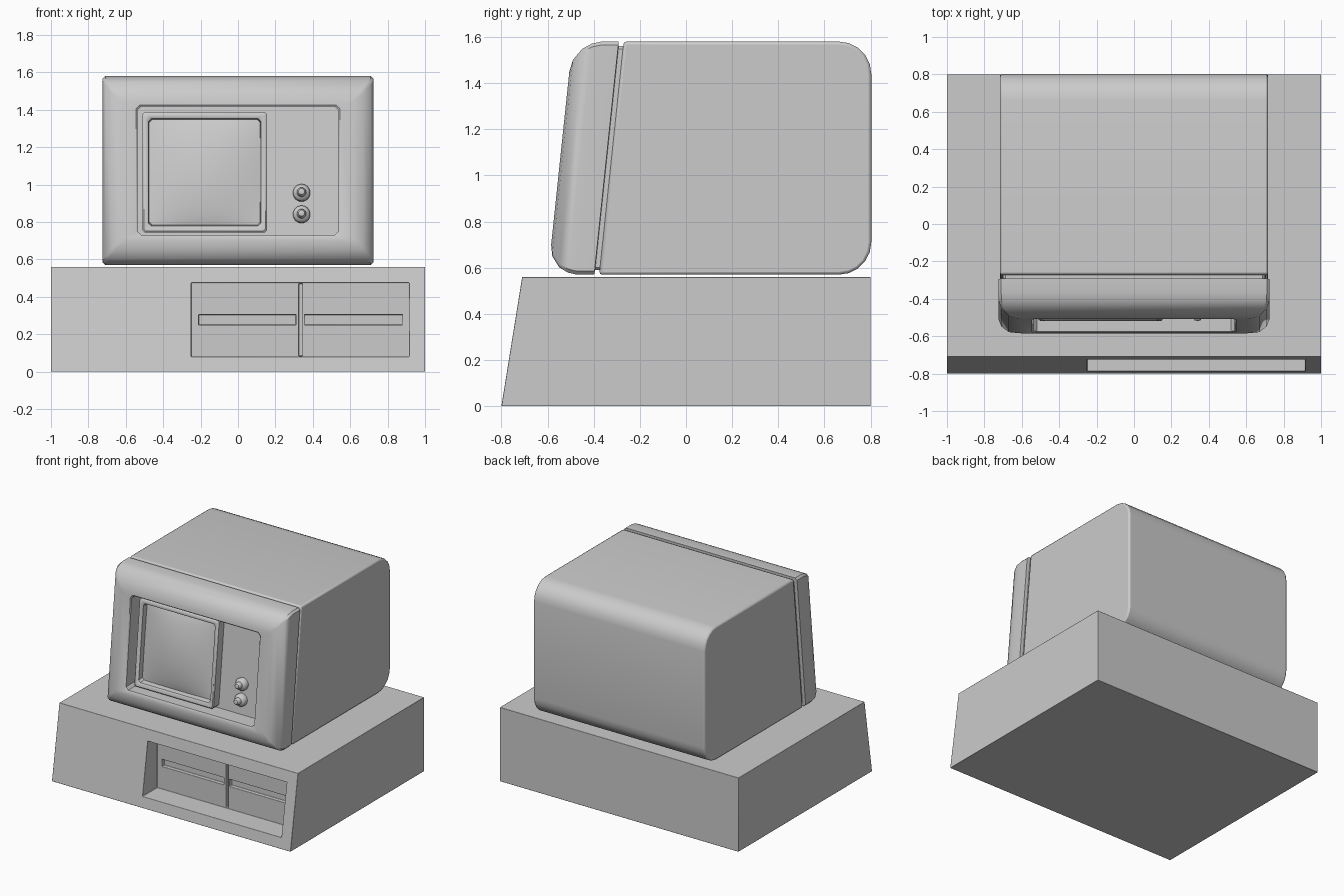
import bpy, bmesh, math
from mathutils import Matrix

if "Cube" in bpy.data.objects:
    bpy.data.objects.remove(bpy.data.objects["Cube"])

FRONT, MID, SLOPE = -0.545, 1.075, 0.105   # monitor front plane: y at mid height, centre z, lean


def lean(d, z):
    """y position at depth d behind the leaning monitor front"""
    return FRONT + d + SLOPE * (z - MID)


def finish(name, bm, bevel=0, segments=2, angle=35):
    bmesh.ops.recalc_face_normals(bm, faces=bm.faces)
    mesh = bpy.data.meshes.new(name)
    bm.to_mesh(mesh)
    bm.free()
    ob = bpy.data.objects.new(name, mesh)
    bpy.context.collection.objects.link(ob)
    if bevel:
        m = ob.modifiers.new("bevel", 'BEVEL')
        m.width, m.segments, m.limit_method = bevel, segments, 'ANGLE'
        m.angle_limit = math.radians(40)
    smooth(ob, angle)
    return ob


def smooth(ob, angle=35):
    bpy.ops.object.select_all(action='DESELECT')
    ob.select_set(True)
    bpy.context.view_layer.objects.active = ob
    bpy.ops.object.shade_smooth_by_angle(angle=math.radians(angle))


def bridge(bm, rings):
    for a, b in zip(rings, rings[1:]):
        n = len(a)
        for i in range(n):
            j = (i + 1) % n
            bm.faces.new((a[i], a[j], b[j], b[i]))


def loft(name, loops, cx, cz, caps=True):
    """Skin cut-corner rectangles (half x, half z, depth, corner) on the leaning front"""
    bm, rings = bmesh.new(), []
    for hx, hz, d, c in loops:
        pts = [(hx, hz - c), (hx - c, hz), (c - hx, hz), (-hx, hz - c),
               (-hx, c - hz), (c - hx, -hz), (hx - c, -hz), (hx, c - hz)]
        rings.append([bm.verts.new((cx + x, lean(d, cz + z), cz + z)) for x, z in pts])
    bridge(bm, rings)
    if caps:
        bm.faces.new(rings[0])
        bm.faces.new(rings[-1])
    return finish(name, bm)


def prism(name, profile, hx, bevel=0, segments=2):
    """Extrude a (y, z) outline across x"""
    bm = bmesh.new()
    rings = [[bm.verts.new((x, y, z)) for y, z in profile] for x in (-hx, hx)]
    bridge(bm, rings)
    for r in rings:
        bm.faces.new(r)
    return finish(name, bm, bevel, segments)


def cut_box(target, x0, x1, y0, y1, z0, z1):
    bm = bmesh.new()
    bmesh.ops.create_cube(bm, size=1, matrix=Matrix.Translation(
        ((x0 + x1) / 2, (y0 + y1) / 2, (z0 + z1) / 2)) @ Matrix.Diagonal((x1 - x0, y1 - y0, z1 - z0, 1)))
    cutter = finish("cutter", bm)
    cutter.hide_render = True
    m = target.modifiers.new("cut", 'BOOLEAN')
    m.operation, m.solver, m.object = 'DIFFERENCE', 'EXACT', cutter
    bpy.context.view_layer.objects.active = target
    bpy.ops.object.modifier_apply(modifier=m.name)
    bpy.data.objects.remove(cutter)


# System case with leaning front, drive bay, divider groove and disk slots
case = prism("system_case", [(-0.80, 0), (0.80, 0), (0.80, 0.56), (-0.71, 0.56)], 1.0)
case.modifiers.clear()
BAY = -0.61
cut_box(case, -0.25, 0.915, -0.9, BAY, 0.08, 0.475)
cut_box(case, 0.325, 0.345, BAY - 0.02, BAY + 0.025, 0.085, 0.47)
for x0, x1 in ((-0.21, 0.31), (0.355, 0.88)):
    cut_box(case, x0, x1, BAY - 0.02, BAY + 0.03, 0.25, 0.305)
bev = case.modifiers.new("bevel", 'BEVEL')
bev.width, bev.segments, bev.limit_method = 0.008, 2, 'ANGLE'
smooth(case)

# Monitor rear shell with rounded back
R, BACK, LOW, TOP = 0.14, 0.803, 0.57, 1.58
arc = [math.radians(a) for a in range(0, 91, 18)]
outline = [(lean(0.222, LOW), LOW)]
outline += [(BACK - R + R * math.sin(a), LOW + R - R * math.cos(a)) for a in arc]
outline += [(BACK - R + R * math.cos(a), TOP - R + R * math.sin(a)) for a in arc]
outline += [(lean(0.222, TOP), TOP)]
prism("monitor_shell", outline, 0.717, 0.012, 2)

# Front bezel: seam neck, rounded rim, then the recessed panel
loft("monitor_bezel", [
    (0.70, 0.485, 0.26, 0.012), (0.70, 0.485, 0.202, 0.012), (0.725, 0.505, 0.20, 0.015),
    (0.725, 0.505, 0.125, 0.015), (0.724, 0.496, 0.085, 0.015), (0.709, 0.473, 0.045, 0.015),
    (0.67, 0.425, 0.010, 0.015), (0.62, 0.375, 0, 0.015),
    (0.545, 0.35, 0, 0.02), (0.538, 0.343, 0.007, 0.02), (0.538, 0.343, 0.13, 0.02)], 0, MID)

# Screen surround
SX, SZ = -0.178, 1.066
loft("screen_frame", [
    (0.332, 0.322, 0.135, 0.012), (0.332, 0.322, 0.067, 0.012), (0.325, 0.315, 0.06, 0.012),
    (0.309, 0.296, 0.06, 0.015), (0.300, 0.287, 0.068, 0.015), (0.296, 0.280, 0.12, 0.015)],
    SX, SZ, caps=False)

# Bulging picture tube
bm = bmesh.new()
bmesh.ops.create_grid(bm, x_segments=16, y_segments=16, size=1)
for v in bm.verts:
    u, w = v.co.x, v.co.y
    z = SZ + w * 0.298
    v.co = (SX + u * 0.31, lean(0.11 - 0.045 * (1 - u * u) * (1 - w * w) ** 0.8
                                if abs(w) < 1 else 0.11, z), z)
finish("screen", bm)

# Control knobs, turned profiles (radius, height)
PROFILE = [(0.046, -0.01), (0.046, 0.022), (0.038, 0.035), (0.025, 0.042),
           (0.023, 0.065), (0.016, 0.075), (0.004, 0.078)]
for label, z in (("upper", 0.955), ("lower", 0.84)):
    bm = bmesh.new()
    rings = [[bm.verts.new((r * math.cos(t * math.tau / 24), r * math.sin(t * math.tau / 24), h))
              for t in range(24)] for r, h in PROFILE]
    bridge(bm, rings)
    bm.faces.new(rings[-1])
    tilt = Matrix.Rotation(math.radians(90) - math.atan(SLOPE), 4, 'X')
    bm.transform(Matrix.Translation((0.34, lean(0.13, z), z)) @ tilt)
    finish(label + "_knob", bm)
